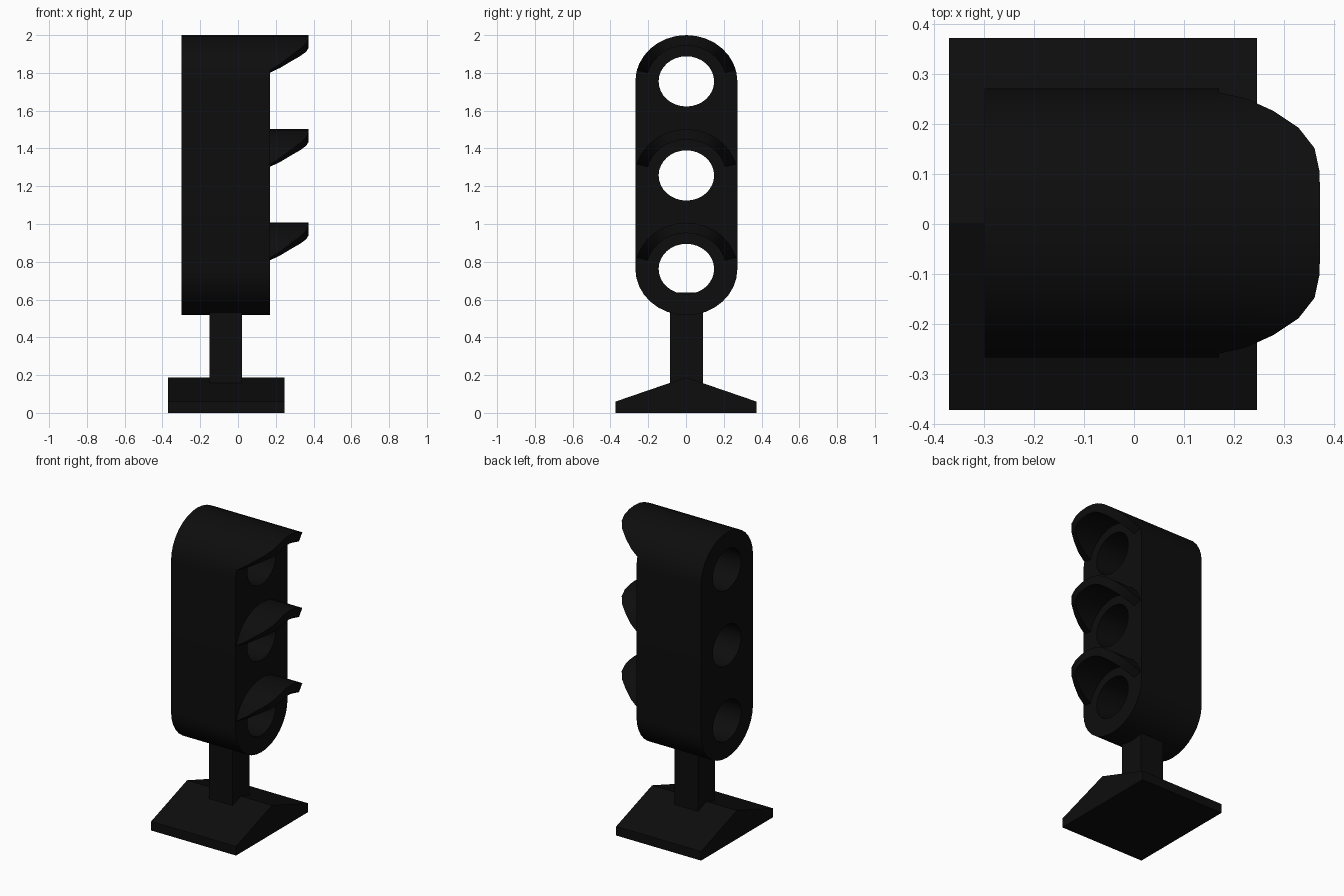
import bpy, bmesh, math
from math import cos, sin, radians, pi

if "Cube" in bpy.data.objects:
    bpy.data.objects.remove(bpy.data.objects["Cube"])

CY = 0.002                          # sideways centre of the lamp housing
LAMPS = (0.762, 1.257, 1.755)       # heights of the three openings
RY, RZ = 0.27, 0.245                # outer end radii of the housing
BACK, FACE = -0.30, 0.17            # housing extent along x

black = bpy.data.materials.new("black_paint")
black.diffuse_color = (0.004, 0.004, 0.004, 1)
black.use_nodes = True
black.node_tree.nodes["Principled BSDF"].inputs["Base Color"].default_value = black.diffuse_color


def arc(cz, ry, rz, a0, a1, n):
    return [(CY + ry * cos(a0 + (a1 - a0) * i / n),
             cz + rz * sin(a0 + (a1 - a0) * i / n)) for i in range(n + 1)]


def finish(obj, smooth=False):
    obj.data.materials.append(black)
    if smooth:
        bpy.ops.object.select_all(action='DESELECT')
        obj.select_set(True)
        bpy.context.view_layer.objects.active = obj
        bpy.ops.object.shade_smooth_by_angle(angle=radians(30))
    return obj


def mesh_object(name, bm, smooth=False):
    bmesh.ops.remove_doubles(bm, verts=bm.verts, dist=1e-4)
    bmesh.ops.recalc_face_normals(bm, faces=bm.faces)
    me = bpy.data.meshes.new(name)
    bm.to_mesh(me)
    bm.free()
    obj = bpy.data.objects.new(name, me)
    bpy.context.collection.objects.link(obj)
    return finish(obj, smooth)


def prism(name, profile, x0, x1):
    """Extrude a y-z profile along x."""
    bm = bmesh.new()
    face = bm.faces.new([bm.verts.new((x0, y, z)) for y, z in profile])
    geo = bmesh.ops.extrude_face_region(bm, geom=[face])
    moved = [v for v in geo["geom"] if isinstance(v, bmesh.types.BMVert)]
    bmesh.ops.translate(bm, vec=(x1 - x0, 0, 0), verts=moved)
    return mesh_object(name, bm)


# Ridged foot and square post (the post just reaches into the lowest opening)
prism("base", [(-0.373, 0), (0.373, 0), (0.373, 0.06), (0, 0.188), (-0.373, 0.06)],
      -0.371, 0.247)
prism("post", [(-0.086, 0.1), (0.09, 0.1), (0.09, 0.637), (-0.086, 0.637)], -0.15, 0.02)

# Housing: filled outline with three openings running right through
curve = bpy.data.curves.new("housing", 'CURVE')
curve.dimensions = '2D'
curve.fill_mode = 'BOTH'
curve.extrude = (FACE - BACK) / 2
outline = arc(LAMPS[2], RY, RZ, 0, pi, 16) + arc(LAMPS[0], RY, RZ, pi, 2 * pi, 16)
loops = [outline] + [arc(z, 0.147, 0.133, 0, 2 * pi, 32)[:-1] for z in LAMPS]
for pts in loops:
    sp = curve.splines.new('POLY')
    sp.points.add(len(pts) - 1)
    for p, (y, z) in zip(sp.points, pts):
        p.co = (y, z, 0, 1)
    sp.use_cyclic_u = True
housing = bpy.data.objects.new("housing", curve)
bpy.context.collection.objects.link(housing)
housing.location.x = (FACE + BACK) / 2
housing.rotation_euler = (pi / 2, 0, pi / 2)
housing.select_set(True)
bpy.context.view_layer.objects.active = housing
bpy.ops.object.convert(target='MESH')
finish(bpy.context.view_layer.objects.active, True)

# Visors: arched shells, longest at the crown
half = [(14, 0.17), (22.5, 0.225), (33.75, 0.28), (45, 0.33), (56.25, 0.362),
        (67.5, 0.372), (78.75, 0.373)]
reach = half + [(90, 0.373)] + [(180 - a, x) for a, x in reversed(half)]
for i, cz in enumerate(LAMPS):
    bm = bmesh.new()
    rings = []
    for deg, x in reach:
        c, s = cos(radians(deg)), sin(radians(deg))
        outer = (CY + RY * c, cz + RZ * s)
        inner = (CY + (RY - 0.06) * c, cz + (RZ - 0.055) * s)
        rings.append([bm.verts.new((px, *p)) for px, p in
                      ((FACE, outer), (x, outer), (x, inner), (FACE, inner))])
    for a, b in zip(rings, rings[1:]):
        for k in range(4):
            m = (k + 1) % 4
            bm.faces.new((a[k], a[m], b[m], b[k]))
    mesh_object(f"visor_{i + 1}", bm, True)
